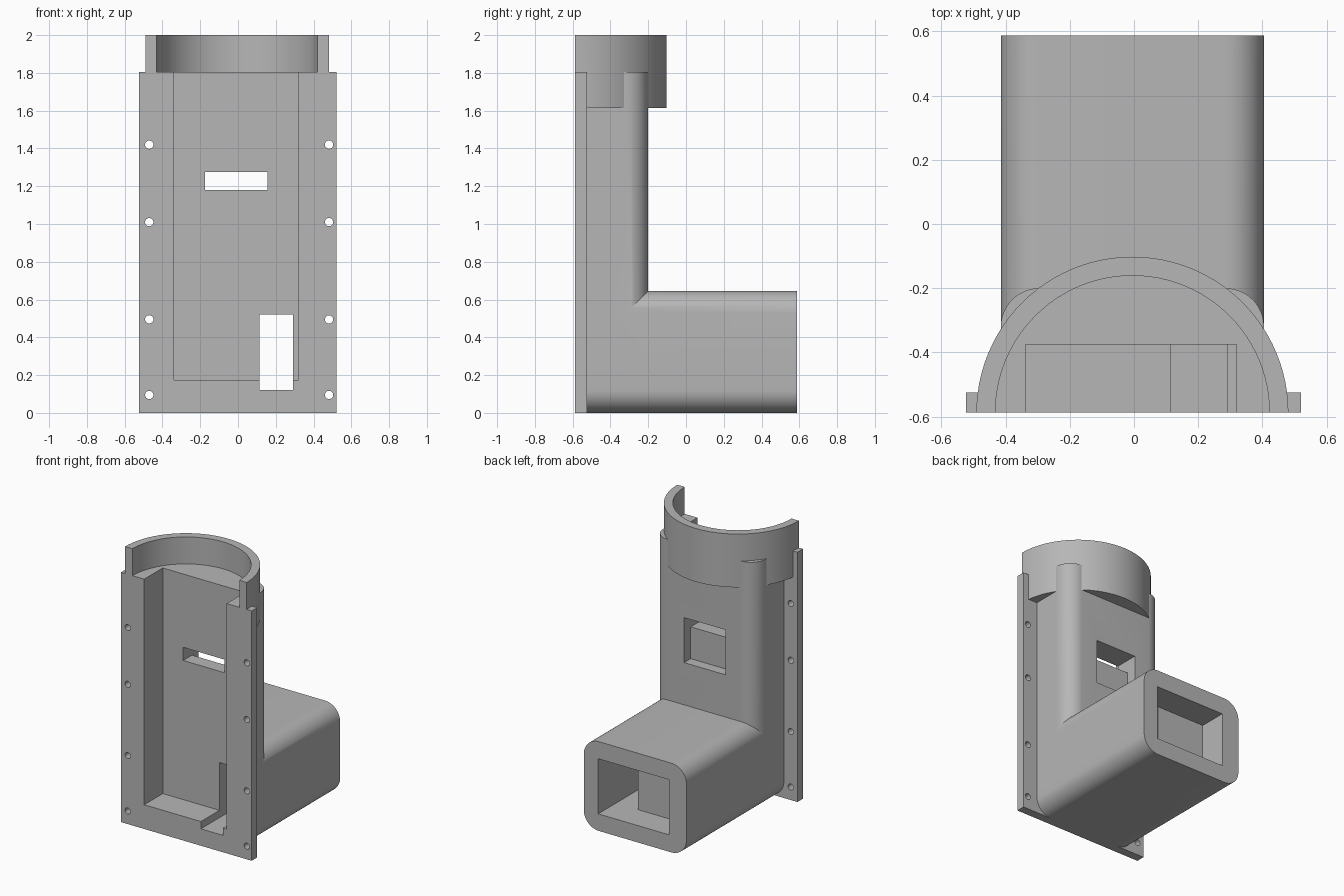
import bpy, bmesh, math

if "Cube" in bpy.data.objects:
    bpy.data.objects.remove(bpy.data.objects["Cube"])

grey = bpy.data.materials.new("plain_grey")
grey.diffuse_color = (0.47, 0.47, 0.47, 1)
grey.use_nodes = True
grey.node_tree.nodes["Principled BSDF"].inputs["Base Color"].default_value = grey.diffuse_color


def prism(name, pts, lo, hi, axis="Z"):
    """Extrude a closed 2D profile along Z (xy profile) or Y (xz profile)."""
    bm = bmesh.new()
    place = (lambda a, b, c: (a, b, c)) if axis == "Z" else (lambda a, b, c: (a, c, b))
    low = [bm.verts.new(place(a, b, lo)) for a, b in pts]
    top = [bm.verts.new(place(a, b, hi)) for a, b in pts]
    bm.faces.new(low)
    bm.faces.new(top)
    n = len(pts)
    for i in range(n):
        j = (i + 1) % n
        bm.faces.new((low[i], low[j], top[j], top[i]))
    bmesh.ops.recalc_face_normals(bm, faces=bm.faces)
    me = bpy.data.meshes.new(name)
    bm.to_mesh(me)
    bm.free()
    me.materials.append(grey)
    ob = bpy.data.objects.new(name, me)
    bpy.context.collection.objects.link(ob)
    return ob


def arc(cx, cy, r, a0, a1, n):
    return [(cx + r * math.cos(math.radians(a0 + (a1 - a0) * i / n)),
             cy + r * math.sin(math.radians(a0 + (a1 - a0) * i / n))) for i in range(n + 1)]


def box(name, x0, x1, y0, y1, z0, z1):
    return prism(name, [(x0, y0), (x1, y0), (x1, y1), (x0, y1)], z0, z1)


def combine(target, other, op):
    mod = target.modifiers.new(op, "BOOLEAN")
    mod.operation, mod.object, mod.solver = op, other, "EXACT"
    bpy.context.view_layer.objects.active = target
    bpy.ops.object.modifier_apply(modifier=mod.name)
    bpy.data.objects.remove(other)


X0, X1, R = -0.415, 0.405, 0.12      # body width and edge radius
CX, FRONT, TOP = -0.005, -0.588, 1.805

# Mounting flange
housing = box("housing", -0.523, 0.521, FRONT, -0.525, 0, TOP)

# Upright column with rounded back edges
column = prism("column", [(X0, -0.55), (X1, -0.55)]
               + arc(X1 - R, -0.2 - R, R, 0, 90, 12)
               + arc(X0 + R, -0.2 - R, R, 90, 180, 12), 0.3, TOP)
combine(housing, column, "UNION")

# Horizontal duct with four rounded edges
duct = prism("duct", arc(X1 - R, 0.645 - R, R, 0, 90, 12)
             + arc(X0 + R, 0.645 - R, R, 90, 180, 12)
             + arc(X0 + R, R, R, 180, 270, 12)
             + arc(X1 - R, R, R, 270, 360, 12), -0.55, 0.588, "Y")
combine(housing, duct, "UNION")

# Half-round collar, hollow above the column top
collar = prism("collar", arc(CX, FRONT, 0.486, 0, 180, 48), 1.615, 2.0)
combine(housing, collar, "UNION")
bore = prism("bore", arc(CX, FRONT, 0.427, 0, 360, 96)[:-1], TOP, 2.2)
combine(housing, bore, "DIFFERENCE")

# Front pocket, rear window with slot, duct mouth with through passage
for cut in [("pocket", -0.338, 0.32, -0.8, -0.376, 0.175, 2.1),
            ("window", -0.175, 0.155, -0.275, 0.0, 0.95, 1.275),
            ("slot", -0.175, 0.155, -0.5, -0.1, 1.18, 1.275),
            ("mouth", -0.275, 0.29, 0.385, 0.8, 0.122, 0.52),
            ("passage", 0.115, 0.29, -0.8, 0.8, 0.122, 0.52)]:
    combine(housing, box(*cut), "DIFFERENCE")

# Screw holes down both flange edges
for x in (-0.47, 0.482):
    for z in (0.095, 0.495, 1.01, 1.42):
        hole = prism("screw_hole", arc(x, z, 0.022, 0, 360, 24)[:-1], -0.8, -0.45, "Y")
        combine(housing, hole, "DIFFERENCE")

bpy.ops.object.select_all(action="DESELECT")
housing.select_set(True)
bpy.context.view_layer.objects.active = housing
bpy.ops.object.shade_smooth_by_angle(angle=math.radians(25))
